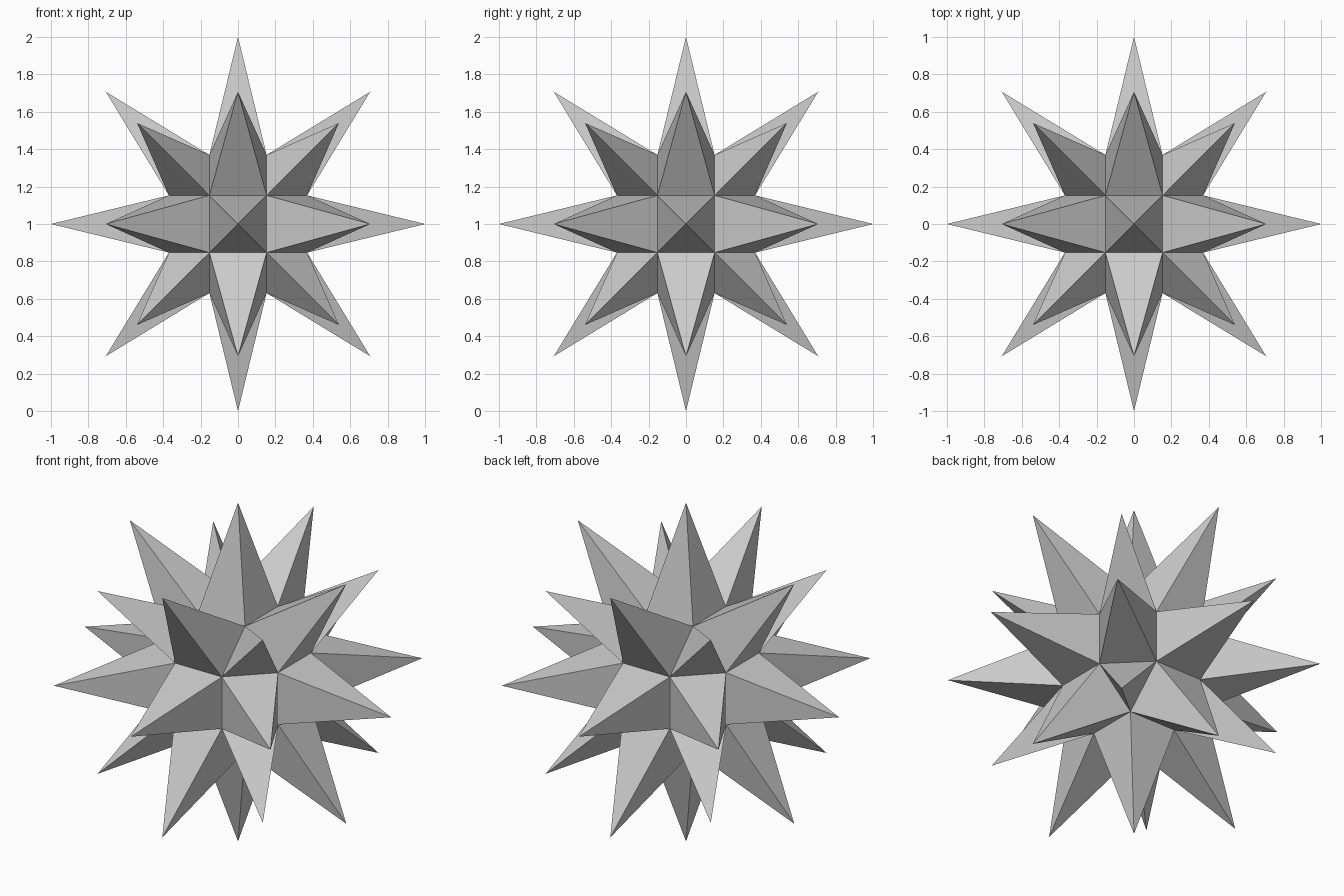
import bpy, bmesh
from itertools import product
from mathutils import Vector

if "Cube" in bpy.data.objects:
    bpy.data.objects.remove(bpy.data.objects["Cube"], do_unlink=True)

NEAR, FAR = 0.153, 0.153 * (1 + 2 ** 0.5)   # core corner coordinates
SQUARE_TIP, TRIANGLE_TIP = 1.0, 0.935       # tip distance from the centre

# Single grey
grey = bpy.data.materials.new("plain grey")
grey.use_nodes = True
colour = (0.6, 0.6, 0.6, 1)
grey.diffuse_color = colour
grey.node_tree.nodes["Principled BSDF"].inputs["Base Color"].default_value = colour

# Core: rhombicuboctahedron as the hull of its corners
bm = bmesh.new()
for signs in product((-1, 1), repeat=3):
    for axis in range(3):
        bm.verts.new([s * (FAR if i == axis else NEAR) for i, s in enumerate(signs)])
bmesh.ops.convex_hull(bm, input=bm.verts[:])
bmesh.ops.dissolve_limit(bm, angle_limit=0.05, verts=bm.verts[:], edges=bm.edges[:])

# Spikes: raise every core face to a point
for face in bm.faces[:]:
    reach = SQUARE_TIP if len(face.verts) == 4 else TRIANGLE_TIP
    tip = face.calc_center_median().normalized() * reach
    poked = bmesh.ops.poke(bm, faces=[face])
    poked["verts"][0].co = tip

# Rest on the ground
bmesh.ops.translate(bm, verts=bm.verts[:], vec=Vector((0, 0, 1)))
bmesh.ops.recalc_face_normals(bm, faces=bm.faces[:])
mesh = bpy.data.meshes.new("spiked_star")
bm.to_mesh(mesh)
bm.free()
mesh.materials.append(grey)
star = bpy.data.objects.new("spiked_star", mesh)
bpy.context.collection.objects.link(star)
